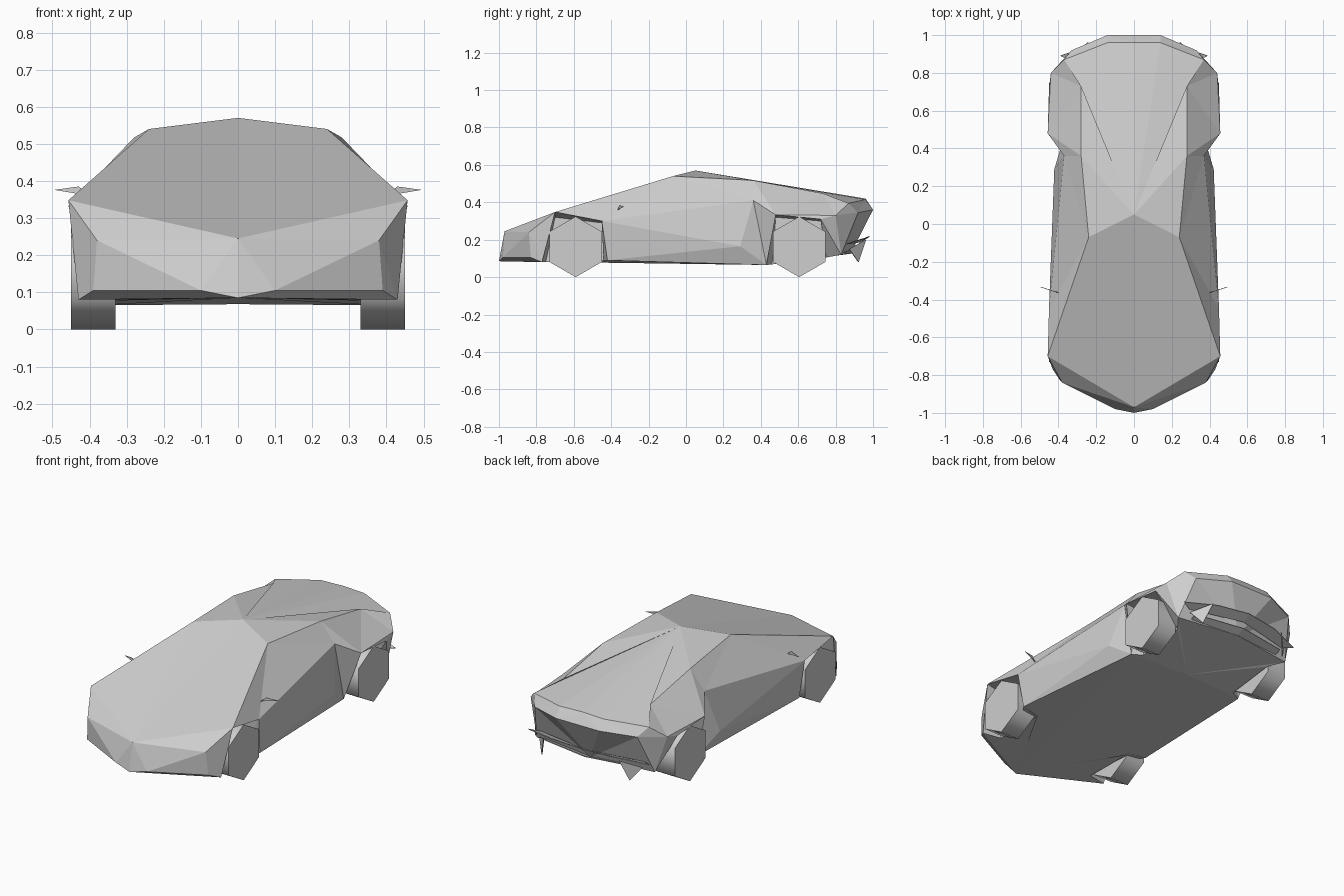
import bpy, bmesh
from math import pi
from mathutils import Matrix

cube = bpy.data.objects.get("Cube")
if cube:
    bpy.data.objects.remove(cube, do_unlink=True)

# Single grey paint
paint = bpy.data.materials.new("light_grey")
paint.use_nodes = True
paint.diffuse_color = (0.62, 0.62, 0.62, 1)
paint.node_tree.nodes["Principled BSDF"].inputs["Base Color"].default_value = (0.62, 0.62, 0.62, 1)


def finish(name, bm, mirrored=False):
    """Optionally mirror across x, weld, fix normals and link as an object."""
    if mirrored:
        bmesh.ops.remove_doubles(bm, verts=bm.verts[:], dist=0.0005)
        bmesh.ops.mirror(bm, geom=bm.verts[:] + bm.edges[:] + bm.faces[:],
                         axis="X", merge_dist=0.0005)
    bmesh.ops.recalc_face_normals(bm, faces=bm.faces[:])
    mesh = bpy.data.meshes.new(name)
    bm.to_mesh(mesh)
    bm.free()
    mesh.materials.append(paint)
    obj = bpy.data.objects.new(name, mesh)
    bpy.context.collection.objects.link(obj)


def skin(bm, first, second, axis=1):
    """Stretch triangles between two feature lines, stepping along an axis."""
    i = j = 0
    while i < len(first) - 1 or j < len(second) - 1:
        corners = [first[i], second[j]]
        at_end = j == len(second) - 1
        if at_end or (i < len(first) - 1 and first[i + 1][axis] < second[j + 1][axis]):
            i += 1
            corners.append(first[i])
        else:
            j += 1
            corners.append(second[j])
        if len(set(corners)) == len(corners):
            bm.faces.new([bm.verts.new(co) for co in corners])


# Nose corners
nose_top, nose_low = (0, -.97, .245), (0, -1, .085)
lip, lamp = (.1, -.98, .105), (.38, -.84, .24)
bumper, bumper_low = (.39, -.83, .105), (.43, -.77, .08)

# Roof and deck corners
peak, deck_mid, deck_end = (0, .05, .57), (0, .96, .42), (.14, .96, .415)
roof_front, roof_rear = (.24, -.07, .54), (.28, .36, .517)
deck_side, deck_corner = (.28, .73, .448), (.37, .87, .395)

# Flank corners
hood, fender = (.457, -.7, .348), (.45, -.45, .3)
haunch, bulge, quarter = (.37, .36, .41), (.457, .48, .333), (.44, .8, .33)
sill_front, crease, sill_rear = (.435, -.42, .09), (.422, .29, .165), (.38, .43, .065)
arch_rear = (.45, .72, .31)

# Tail and floor corners
tail_mid, tail, tail_side = (0, 1, .36), (.14, 1, .36), (.33, .92, .345)
low_mid, low_corner = (0, .88, .125), (.38, .83, .12)
floor_mid = (0, .45, .068)

# Inner corners of the wheel wells
front_well = [(.32, -.75, .08), (.32, -.7, .32), (.32, -.45, .29), (.32, -.44, .078)]
rear_well = [(.32, .46, .068), (.32, .48, .32), (.32, .72, .3), (.32, .75, .105)]

# Feature lines running along the left half of the shell
brow = [nose_top, lamp, hood]
chin = [nose_low, lip, bumper, bumper_low]
roof_edge = [hood, roof_front, roof_rear, deck_side, deck_corner]
belt = [hood, fender, haunch, bulge, quarter]
door_low = [sill_front, crease, sill_rear]
deck_rim = [deck_mid, deck_end, deck_corner, quarter]
tail_rim = [tail_mid, tail, tail_side, quarter]
floor_edge = [bumper_low, front_well[0], front_well[-1], sill_front,
              sill_rear, rear_well[0], rear_well[-1], low_corner]

# Faceted body shell
body = bmesh.new()
skin(body, [nose_top, peak, deck_mid], roof_edge + [deck_end])
skin(body, [nose_top, hood], brow)
skin(body, brow, chin)
skin(body, chin, [nose_low, bumper_low])
skin(body, roof_edge, belt)
skin(body, [fender, haunch, bulge], door_low)
skin(body, door_low, [sill_front, sill_rear])
skin(body, deck_rim, tail_rim, axis=0)
skin(body, tail_rim, [low_mid, low_corner], axis=0)
skin(body, [bulge, quarter], [arch_rear, low_corner])
skin(body, [nose_low, floor_mid, low_mid], floor_edge)
for well, rim in ((front_well, [bumper_low, hood, fender, sill_front]),
                  (rear_well, [sill_rear, bulge, arch_rear, low_corner])):
    skin(body, rim, well)
    skin(body, well[1:3], [well[0], well[3]])
finish("body", body, True)

# Hexagonal wheels standing on a corner, with smooth treads and flat sides
for end, y in (("front", -.59), ("rear", .605)):
    for side, s in (("left", 1), ("right", -1)):
        bm = bmesh.new()
        turn = (Matrix.Translation((s * .39, y, .162)) @ Matrix.Rotation(pi / 2, 4, "Y")
                @ Matrix.Rotation(pi / 6, 4, "Z"))
        bmesh.ops.create_cone(bm, cap_ends=True, segments=6, radius1=.162,
                              radius2=.162, depth=.12, matrix=turn)
        # Settle a corner of the hexagon on the ground
        lowest = min(v.co.z for v in bm.verts)
        if lowest > .01:
            spin = Matrix.Rotation(pi / 6, 3, "X")
            bmesh.ops.rotate(bm, cent=(s * .39, y, .162), matrix=spin, verts=bm.verts[:])
        for f in bm.faces:
            f.smooth = len(f.verts) == 4
        for e in bm.edges:
            e.smooth = all(f.smooth for f in e.link_faces)
        finish(f"{end}_{side}_wheel", bm)


def blade(name, outline, thickness):
    """Thin mirrored plate given thickness along its own normal."""
    bm = bmesh.new()
    face = bm.faces.new([bm.verts.new(co) for co in outline])
    face.normal_update()
    shift = face.normal * thickness
    new = bmesh.ops.extrude_face_region(bm, geom=[face])["geom"]
    bmesh.ops.translate(bm, vec=shift,
                        verts=[v for v in new if isinstance(v, bmesh.types.BMVert)])
    finish(name, bm, True)


# Slender door mirrors
blade("door_mirrors", [(.4, -.365, .36), (.43, -.355, .385), (.495, -.335, .376)], .003)
# Rear bumper fins and the shallow splitters between them
blade("rear_fins", [(.24, .96, .2), (.33, .87, .15), (.28, .92, .08)], .005)
blade("rear_splitter", [(0, .98, .22), (.2, .955, .21), (.39, .89, .19),
                        (.33, .86, .18), (0, .93, .19)], .005)
blade("rear_lower_splitter", [(0, .93, .15), (.3, .88, .15),
                              (.3, .83, .13), (0, .88, .13)], .005)
